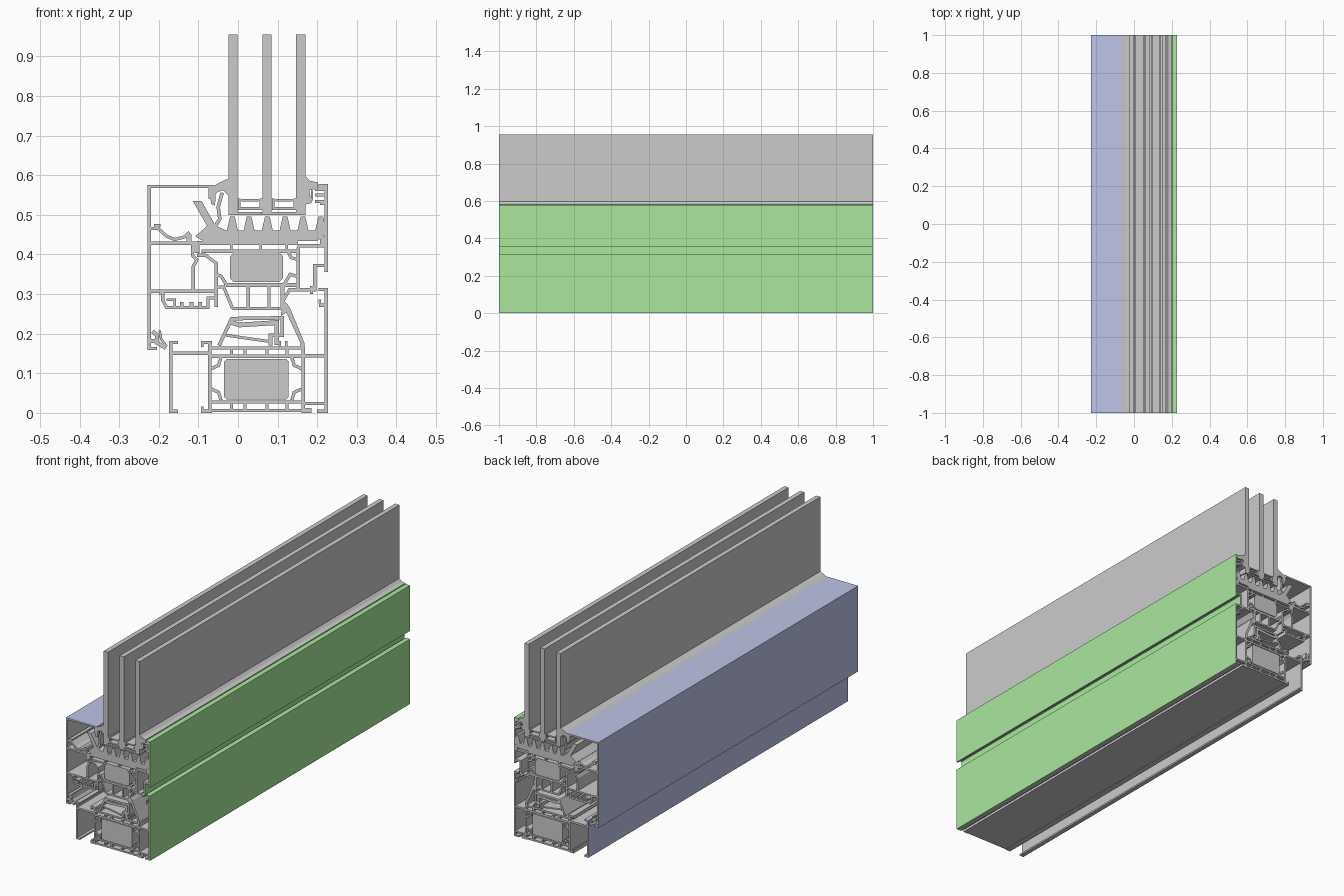
import bpy, bmesh
from mathutils import Vector

if "Cube" in bpy.data.objects:
    bpy.data.objects.remove(bpy.data.objects["Cube"])

U = 0.001            # section coordinates are written in thousandths (x, z)
RIGHT, LEFT, UP, DOWN = (1, 0, 0), (-1, 0, 0), (0, 0, 1), (0, 0, -1)


def colour(name, rgb):
    m = bpy.data.materials.new(name)
    m.diffuse_color = (*rgb, 1)
    m.use_nodes = True
    m.node_tree.nodes["Principled BSDF"].inputs["Base Color"].default_value = m.diffuse_color
    return m


GREEN = colour("green_coating", (0.40, 0.80, 0.34))
BLUE = colour("blue_coating", (0.52, 0.56, 0.80))


def box(x0, z0, x1, z1):
    return [(x0, z0), (x1, z0), (x1, z1), (x0, z1)]


def block(x0, z0, x1, z1, c):
    """Rectangle with cut corners."""
    return [(x0 + c, z0), (x1 - c, z0), (x1, z0 + c), (x1, z1 - c),
            (x1 - c, z1), (x0 + c, z1), (x0, z1 - c), (x0, z0 + c)]


def stroke(pts, w=8):
    """Outline of a wall of thickness w along a polyline, with mitred corners."""
    p = [Vector(q) for q in pts]
    dirs = [(b - a).normalized() for a, b in zip(p, p[1:])]
    left, right = [], []
    for i, q in enumerate(p):
        a, b = dirs[max(i - 1, 0)], dirs[min(i, len(dirs) - 1)]
        na, nb = Vector((-a.y, a.x)), Vector((-b.y, b.x))
        m = (na + nb).normalized()
        off = m * (w / 2 / max(m.dot(na), 0.4))
        left.append(q + off)
        right.append(q - off)
    return [tuple(q) for q in left + right[::-1]]


def part(name, shapes, mat=None, faces=()):
    """Extrude section shapes along y; coat only the faces pointing in given directions."""
    bm = bmesh.new()
    for s in shapes:
        f = bm.faces.new([bm.verts.new((x * U, -1, z * U)) for x, z in s])
        ext = bmesh.ops.extrude_face_region(bm, geom=[f])["geom"]
        bmesh.ops.translate(bm, vec=(0, 2, 0),
                            verts=[e for e in ext if isinstance(e, bmesh.types.BMVert)])
    bmesh.ops.recalc_face_normals(bm, faces=bm.faces[:])
    bm.normal_update()
    for f in bm.faces:
        if any(f.normal.dot(Vector(d)) > 0.6 for d in faces):
            f.material_index = 1
    me = bpy.data.meshes.new(name)
    bm.to_mesh(me)
    bm.free()
    if mat:
        me.materials.append(None)
        me.materials.append(mat)
    ob = bpy.data.objects.new(name, me)
    bpy.context.collection.objects.link(ob)
    return ob


# Triple glazing and its spacers
for i, x in enumerate((-24, 62, 147)):
    part(f"glass_pane_{i + 1}", [box(x, 500, x + 23, 955)])
for i, x in enumerate((-1, 85)):
    part(f"glass_spacer_{i + 1}",
         [stroke([(x + 4, 541), (x + 4, 516), (x + 59, 516), (x + 59, 541)], 7),
          box(x + 10, 534, x + 53, 540), box(x, 500, x + 62, 507)])

# Glazing support: flat base with tapered fins and a leaning lip
fins = [[(x - 14, 460), (x + 14, 460), (x + 6, 496), (x - 6, 496)]
        for x in (-14, 28, 74, 119, 164, 209)]
part("glazing_support",
     [[(-114, 535), (-92, 535), (-57, 473), (-28, 460), (218, 460),
       (218, 448), (200, 434), (-88, 434), (-108, 446), (-78, 472)]] + fins)

# Gaskets against the glass
part("inner_glass_gasket",
     [[(-24, 592), (-50, 580), (-72, 566), (-68, 528), (-58, 524), (-56, 556),
       (-38, 562), (-24, 548)],
      stroke([(-40, 556), (-50, 520), (-46, 490), (-58, 470)], 9)])
part("outer_glass_gasket",
     [[(170, 598), (182, 586), (202, 582), (200, 566), (180, 562), (186, 530), (170, 526)],
      box(184, 536, 190, 562)] +
     [box(194, z, 218, z + 8) for z in (530, 546, 560)])

# Sash, outer shell (green side)
part("sash_outer_wall", [box(219, 356, 227, 578)], GREEN, (RIGHT, UP, DOWN))
part("sash_outer_top_lip", [box(203, 568, 219, 578)], GREEN, (UP,))
part("sash_outer_rebate",
     [stroke([(219, 372), (194, 372), (194, 311), (157, 311)])], GREEN, (RIGHT,))
part("sash_outer_webs",
     [box(150, 418, 219, 427), box(148, 306, 157, 418), box(182, 300, 190, 320),
      box(207, 427, 219, 445), box(207, 525, 219, 531),
      stroke([(148, 345), (132, 350), (116, 324)]),
      stroke([(148, 388), (134, 392), (126, 408)])])

# Sash, inner shell (blue side)
part("sash_inner_wall", [box(-228, 159, -220, 576)], BLUE, (LEFT, UP))
part("sash_inner_top", [box(-220, 568, -60, 576)], BLUE, (UP,))
part("sash_inner_webs",
     [box(-220, 424, -92, 433), box(-220, 303, -57, 311), box(-220, 159, -205, 166),
      stroke([(-115, 424), (-115, 398), (-104, 386), (-113, 370), (-113, 311)]),
      stroke([(-104, 398), (-82, 398), (-55, 378), (-55, 268)]),
      stroke([(-55, 350), (-42, 345), (-30, 324)]),
      stroke([(-104, 404), (-104, 424)], 14)])
part("glazing_bead",
     [stroke([(-70, 572), (-70, 548), (-54, 560)]),
      stroke([(-220, 466), (-202, 466), (-180, 446), (-160, 438), (-136, 444), (-122, 456)]),
      box(-212, 470, -196, 477), box(-130, 433, -118, 450)])

# Sash thermal break: bars, webs and insulation
part("sash_thermal_break",
     [box(-104, 424, 152, 434), box(-92, 404, 148, 412), box(-30, 318, 148, 328),
      box(-14, 260, 116, 268),
      stroke([(-55, 318), (-36, 318), (-14, 264)]),
      stroke([(112, 318), (112, 266)], 10), stroke([(148, 311), (130, 311), (112, 280)])] +
     [box(x, 412, x + 6, 424) for x in (-20, 54, 120)] +
     [box(x, 268, x + 8, 318) for x in (22, 74)])
part("sash_insulation", [block(-20, 331, 114, 404, 9)])

# Hardware rail under the sash
part("hardware_rail",
     [stroke([(-200, 303), (-190, 303), (-190, 284), (-180, 266), (-76, 266), (-76, 290), (-57, 290)]),
      stroke([(-180, 286), (-160, 286), (-160, 268)], 6)] +
     [box(x, 270, x + 9, 280) for x in (-146, -122, -100)])

# Gasket where the sash closes on the frame
part("sash_stop_gasket",
     [stroke([(-216, 206), (-204, 196), (-206, 178), (-196, 172), (-182, 164)], 10),
      stroke([(-198, 208), (-194, 186), (-180, 168)], 6), box(-220, 176, -206, 186)])

# Fixed frame, outer shell (green side)
part("frame_outer_wall", [box(219, 0, 227, 316)], GREEN, (RIGHT, UP, DOWN))
part("frame_outer_top_lip", [box(203, 308, 219, 316)], GREEN, (UP,))
part("frame_outer_webs",
     [box(169, 140, 219, 149), box(160, 12, 169, 166), box(200, 0, 219, 8),
      box(160, 0, 186, 12), box(169, 20, 219, 27), box(205, 268, 219, 276),
      box(203, 276, 209, 286)])

# Fixed frame, inner shell (blue side)
part("frame_inner_wall", [box(-174, 0, -166, 182)], BLUE, (LEFT, UP, DOWN))
part("frame_inner_webs",
     [box(-166, 174, -152, 182), box(-166, 0, -152, 8), box(-166, 146, -76, 155),
      box(-76, 8, -67, 174), box(-94, 174, -66, 182), box(-94, 0, -66, 8),
      box(-94, 166, -87, 174), box(-94, 8, -87, 16)])

# Fixed frame thermal break: paired bars, webs, corner cleats and insulation
cleats = [stroke([(cx, cz), (cx + 18 * s, cz + 8 * t), (cx + 24 * s, cz + 28 * t)])
          for cx, s in ((-67, 1), (160, -1)) for cz, t in ((112, 1), (60, -1))]
part("frame_thermal_break",
     [box(-67, 160, 160, 168), box(-67, 139, 160, 148),
      box(-67, 24, 160, 31), box(-66, 2, 160, 10)] + cleats +
     [box(x, z, x + 7, z + h) for x in (-20, 14, 70, 120)
      for z, h in ((148, 12), (10, 14))])
part("frame_insulation", [block(-35, 34, 128, 136, 6)])

# Central seal: hollow ramped core and the long leaning lip
part("centre_seal_core",
     [stroke([(-48, 170), (-16, 238), (112, 240), (112, 196), (82, 196), (82, 170)], 9),
      stroke([(-22, 230), (4, 222), (100, 228)], 12),
      stroke([(-30, 196), (82, 180)], 7),
      stroke([(98, 234), (98, 172)], 12)])
part("centre_seal_lip",
     [[(112, 278), (120, 280), (130, 268), (168, 176), (168, 162), (158, 162),
       (158, 176), (122, 254), (108, 244)],
      stroke([(106, 182), (106, 164), (122, 164), (122, 182)], 6)])
